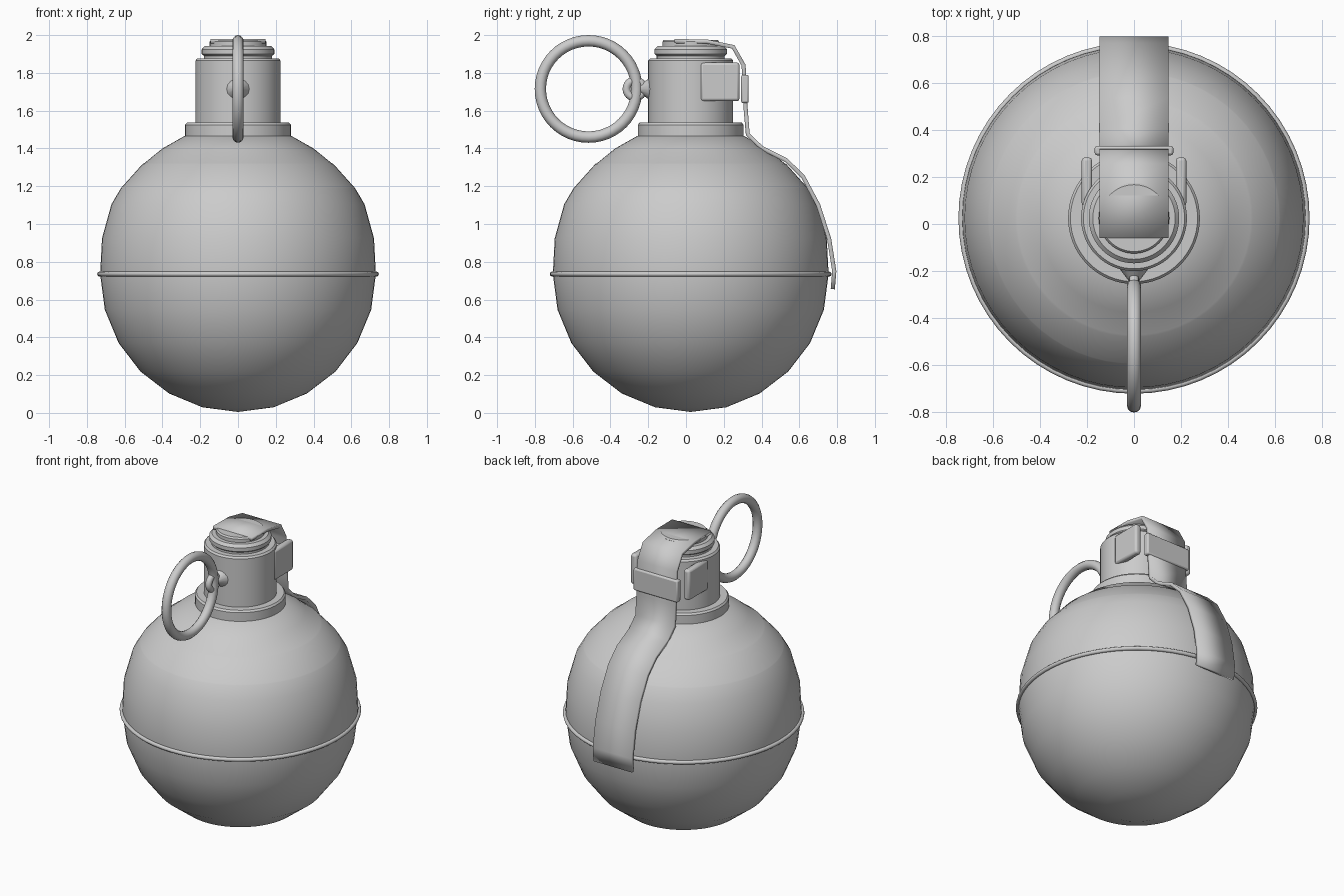
import bpy, bmesh, math
from mathutils import Vector

if "Cube" in bpy.data.objects:
    bpy.data.objects.remove(bpy.data.objects["Cube"])

Y0 = 0.025  # axis of the body


def finish(name, bm, angle=35, bevel=0):
    bmesh.ops.recalc_face_normals(bm, faces=bm.faces)
    me = bpy.data.meshes.new(name)
    bm.to_mesh(me)
    bm.free()
    ob = bpy.data.objects.new(name, me)
    bpy.context.collection.objects.link(ob)
    if bevel:
        m = ob.modifiers.new("bevel", 'BEVEL')
        m.width, m.segments = bevel, 2
    bpy.ops.object.select_all(action='DESELECT')
    ob.select_set(True)
    bpy.context.view_layer.objects.active = ob
    bpy.ops.object.shade_smooth_by_angle(angle=math.radians(angle))
    return ob


def lathe(name, profile, steps=64, angle=35):
    bm = bmesh.new()
    vs = [bm.verts.new((r, Y0, z)) for r, z in profile]
    es = [bm.edges.new(p) for p in zip(vs, vs[1:])]
    bmesh.ops.spin(bm, geom=vs + es, cent=(0, Y0, 0), axis=(0, 0, 1),
                   angle=2 * math.pi, steps=steps)
    bmesh.ops.remove_doubles(bm, verts=bm.verts, dist=1e-4)
    return finish(name, bm, angle)


def box(name, lo, hi, bevel):
    bm = bmesh.new()
    bmesh.ops.create_cube(bm, size=1)
    for v in bm.verts:
        v.co = Vector([(a + b) / 2 + c * (b - a) for a, b, c in zip(lo, hi, v.co)])
    return finish(name, bm, 35, bevel)


def ring(name, loc, major, minor, rot, seg=48):
    bpy.ops.mesh.primitive_torus_add(location=loc, rotation=rot, major_radius=major,
                                     minor_radius=minor, major_segments=seg, minor_segments=12)
    ob = bpy.context.object
    ob.name = name
    bpy.ops.object.shade_smooth()
    return ob


# Round body: lower half sphere, fuller upper shell with a small shoulder lip
R = 0.73
body = [(R * math.cos(math.radians(a)), 0.735 + R * math.sin(math.radians(a)))
        for a in range(-90, 1, 15)]
body += [(0.72, 0.925), (0.67, 1.105), (0.621, 1.188), (0.617, 1.193),
         (0.505, 1.318), (0.496, 1.322), (0.40, 1.40), (0.285, 1.465), (0, 1.5)]
lathe("body", body)
ring("seam_rim", (0, Y0, 0.735), 0.733, 0.013, (0, 0, 0), 64)

# Neck collar, fuse housing and stepped cap
lathe("neck_collar", [(0, 1.46), (0.28, 1.46), (0.28, 1.525), (0.27, 1.537), (0, 1.537)])
lathe("fuse_housing", [(0, 1.53), (0.225, 1.53), (0.225, 1.865), (0.215, 1.877), (0, 1.877)])
lathe("fuse_cap", [(0, 1.87), (0.18, 1.87), (0.18, 1.89), (0.192, 1.9), (0.192, 1.925),
                   (0.175, 1.943), (0.15, 1.943), (0.15, 1.965), (0.142, 1.975), (0, 1.975)])

# Safety lever: bent strip following the body
path = [(-0.06, 1.968), (0.11, 1.966), (0.25, 1.938), (0.305, 1.84), (0.315, 1.62),
        (0.327, 1.475), (0.40, 1.403), (0.53, 1.338), (0.62, 1.25), (0.70, 1.10),
        (0.758, 0.92), (0.785, 0.75), (0.777, 0.655)]
bm = bmesh.new()
rows = [[bm.verts.new((x, y, z)) for x in (-0.146, 0.146)] for y, z in path]
for a, b in zip(rows, rows[1:]):
    bm.faces.new((a[0], a[1], b[1], b[0]))
lever = finish("lever", bm, 30)
sol = lever.modifiers.new("thickness", 'SOLIDIFY')
sol.thickness, sol.offset = 0.022, 0

# Clip around the lever and side ears on the housing
box("lever_clip", (-0.167, 0.292, 1.64), (0.167, 0.332, 1.79), 0.01)
for side, x in (("left", -0.2), ("right", 0.2)):
    box(side + "_ear", (x - 0.022, 0.075, 1.65), (x + 0.022, 0.283, 1.855), 0.014)

# Pull ring, pin eye and pin stem
flat = (0, math.pi / 2, 0)
ring("pull_ring", (0, -0.516, 1.715), 0.255, 0.03, flat)
ring("pin_eye", (0, -0.27, 1.715), 0.045, 0.021, flat, 24)
bpy.ops.mesh.primitive_cone_add(vertices=16, radius1=0.065, radius2=0.02, depth=0.06,
                                location=(0, -0.215, 1.715), rotation=(math.pi / 2, 0, 0))
bpy.context.object.name = "pin_stem"
bpy.ops.object.shade_smooth_by_angle(angle=math.radians(35))
